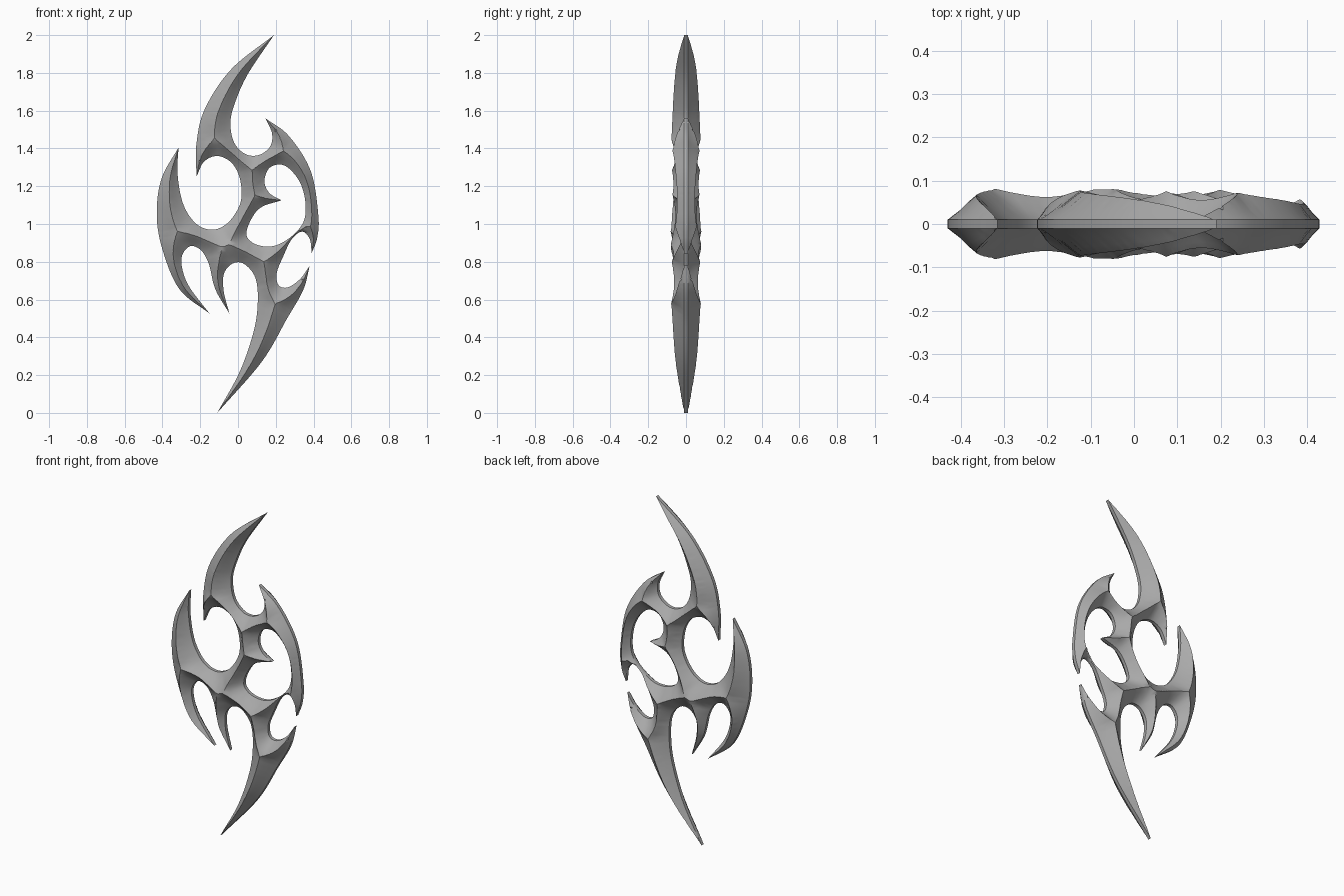
import bpy, bmesh, math
from mathutils import Vector, kdtree
from mathutils.geometry import delaunay_2d_cdt

STEP = 0.012      # spacing of points along the cutting edge
RIM = 0.01        # half thickness of the cutting edge
PEAK = 0.085      # greatest rise of the ridge above the rim

cube = bpy.data.objects.get("Cube")
if cube:
    bpy.data.objects.remove(cube, do_unlink=True)


def smooth_edge(*points):
    """Evenly spaced points on a smooth curve, leaving out the last one."""
    p = [Vector(q) for q in points]
    p = [p[0] * 2 - p[1]] + p + [p[-1] * 2 - p[-2]]
    fine = []
    for a, b, c, d in zip(p, p[1:], p[2:], p[3:]):
        for k in range(40):
            t = k / 40
            fine.append(0.5 * (2 * b + (c - a) * t + (2 * a - 5 * b + 4 * c - d) * t * t
                               + (3 * b - a - 3 * c + d) * t ** 3))
    fine.append(p[-2])
    lengths = [0.0]
    for a, b in zip(fine, fine[1:]):
        lengths.append(lengths[-1] + (b - a).length)
    count = max(3, round(lengths[-1] / STEP))
    result, i = [], 0
    for k in range(count):
        while lengths[i + 1] < lengths[-1] * k / count:
            i += 1
        f = (lengths[-1] * k / count - lengths[i]) / (lengths[i + 1] - lengths[i])
        result.append(fine[i].lerp(fine[i + 1], f))
    return result


# Sharp tips where the edges meet
top_tip, right_horn, right_hook = (.19, 2), (.145, 1.56), (.39, .845)
low_barb, bottom_tip, fang = (.38, .78), (-.11, 0), (-.045, .525)
wing_foot, wing_tip, top_barb = (-.15, .525), (-.315, 1.405), (-.22, 1.25)
thorn = (.23, 1.125)

outline = []
# Upper blade, right edge and the cove below it
outline += smooth_edge(top_tip, (.05, 1.79), (-.02, 1.63), (-.04, 1.53), (-.02, 1.43),
                       (.04, 1.37), (.11, 1.365), (.17, 1.41), (.18, 1.48), right_horn)
# Right crescent, outer edge
outline += smooth_edge(right_horn, (.27, 1.465), (.385, 1.28), (.425, 1.05), (.42, .93), right_hook)
# Cove between the right hook and the lower barb
outline += smooth_edge(right_hook, (.38, .92), (.34, .96), (.285, .92), (.24, .83),
                       (.205, .74), (.215, .675), (.265, .665), (.33, .71), low_barb)
# Lower blade, right and left edges
outline += smooth_edge(low_barb, (.345, .65), (.26, .5), (.125, .27), bottom_tip)
outline += smooth_edge(bottom_tip, (.01, .22), (.085, .44), (.105, .6), (.09, .72),
                       (.03, .79), (-.03, .79), (-.075, .735), (-.075, .64), fang)
# Fang and the slot beside it
outline += smooth_edge(fang, (-.12, .655), (-.155, .79), (-.2, .865), (-.26, .88),
                       (-.3, .81), (-.265, .68), wing_foot)
# Left wing, outer edge
outline += smooth_edge(wing_foot, (-.31, .655), (-.4, .865), (-.43, 1.05), (-.405, 1.24), wing_tip)
# Round opening on the left
outline += smooth_edge(wing_tip, (-.32, 1.265), (-.29, 1.105), (-.22, 1), (-.13, .97),
                       (-.045, 1.015), (.015, 1.12), (.01, 1.24), (-.035, 1.325),
                       (-.11, 1.36), (-.18, 1.33), top_barb)
# Upper blade, left edge
outline += smooth_edge(top_barb, (-.22, 1.425), (-.175, 1.61), (-.035, 1.82), top_tip)

# Enclosed opening with the thorn
opening = smooth_edge(thorn, (.165, 1.165), (.14, 1.23), (.17, 1.3), (.245, 1.31),
                      (.32, 1.235), (.355, 1.13), (.35, 1.02), (.29, .94), (.195, .885),
                      (.1, .89), (.045, .94), (.07, 1.025), (.125, 1.09), thorn)
opening.reverse()

loops = [outline, opening]
border = outline + opening
tree = kdtree.KDTree(len(border))
for i, p in enumerate(border):
    tree.insert((p.x, p.y, 0), i)
tree.balance()


def border_distance(p):
    return tree.find((p.x, p.y, 0))[2]


# Walk inwards from every border point until the opposite side is as near: that is the ridge
rays = []
for loop in loops:
    n = len(loop)
    for i, p in enumerate(loop):
        before, after = p - loop[i - 1], loop[(i + 1) % n] - p
        if before.angle(after) > 1:
            continue
        along = (before.normalized() + after.normalized()).normalized()
        inward = Vector((along.y, -along.x))
        t = 0.002
        while t < 0.2 and border_distance(p + inward * t) > t - 0.0015:
            t += 0.001
        rays.append((p, inward, t - 0.001))

# Ridge points first, then rings on the slopes, with height by share of the way up
points, heights = list(border), [RIM] * len(border)
taken = {}


def add_point(p, height, gap):
    cell = (int(p.x // 0.02), int(p.y // 0.02))
    near = [q for i in (-1, 0, 1) for j in (-1, 0, 1)
            for q in taken.get((cell[0] + i, cell[1] + j), [])]
    if border_distance(p) > 0.003 and all((q - p).length > gap for q in near):
        taken.setdefault(cell, []).append(p)
        points.append(p)
        heights.append(height)


for share in (1, 0.7, 0.4):
    for p, inward, reach in rays:
        rise = PEAK * (1 - math.exp(-reach / 0.05))
        add_point(p + inward * reach * share, RIM + rise * share ** 1.15, 0.006)

edges, start = [], 0
for loop in loops:
    n = len(loop)
    edges += [(start + i, start + (i + 1) % n) for i in range(n)]
    start += n
verts, _, faces, origin, _, _ = delaunay_2d_cdt(points, edges, [], 0, 1e-6)


def in_metal(c):
    inside = False
    for i, j in edges:
        a, b = points[i], points[j]
        if (a.y > c.y) != (b.y > c.y) and c.x < a.x + (b.x - a.x) * (c.y - a.y) / (b.y - a.y):
            inside = not inside
    return inside


# Front half, then the rim down to the middle plane
bm = bmesh.new()
made = [bm.verts.new((v.x, -heights[origin[i][0]] if origin[i] else -RIM, v.y))
        for i, v in enumerate(verts)]
for f in faces:
    if in_metal(sum((verts[i] for i in f), Vector((0, 0))) / len(f)):
        bm.faces.new([made[i] for i in f])
bmesh.ops.delete(bm, geom=[v for v in bm.verts if not v.link_faces], context='VERTS')
inner = [v for v in bm.verts if not v.is_boundary]
bmesh.ops.smooth_vert(bm, verts=inner, factor=0.3, use_axis_y=True)
rim = bmesh.ops.extrude_edge_only(bm, edges=[e for e in bm.edges if e.is_boundary])
for v in rim["geom"]:
    if isinstance(v, bmesh.types.BMVert):
        v.co.y = 0
bmesh.ops.recalc_face_normals(bm, faces=bm.faces[:])
mesh = bpy.data.meshes.new("curved_blade")
bm.to_mesh(mesh)
bm.free()

steel = bpy.data.materials.new("grey_steel")
steel.use_nodes = True
steel.diffuse_color = (0.4, 0.4, 0.4, 1)
steel.node_tree.nodes["Principled BSDF"].inputs["Base Color"].default_value = (0.4, 0.4, 0.4, 1)
mesh.materials.append(steel)

blade = bpy.data.objects.new("curved_blade", mesh)
bpy.context.collection.objects.link(blade)
bpy.context.view_layer.objects.active = blade
blade.select_set(True)
bpy.ops.object.shade_smooth_by_angle(angle=math.radians(35))

# Back half
mirror = blade.modifiers.new("back_half", 'MIRROR')
mirror.use_axis = (False, True, False)
mirror.merge_threshold = 0.0005
